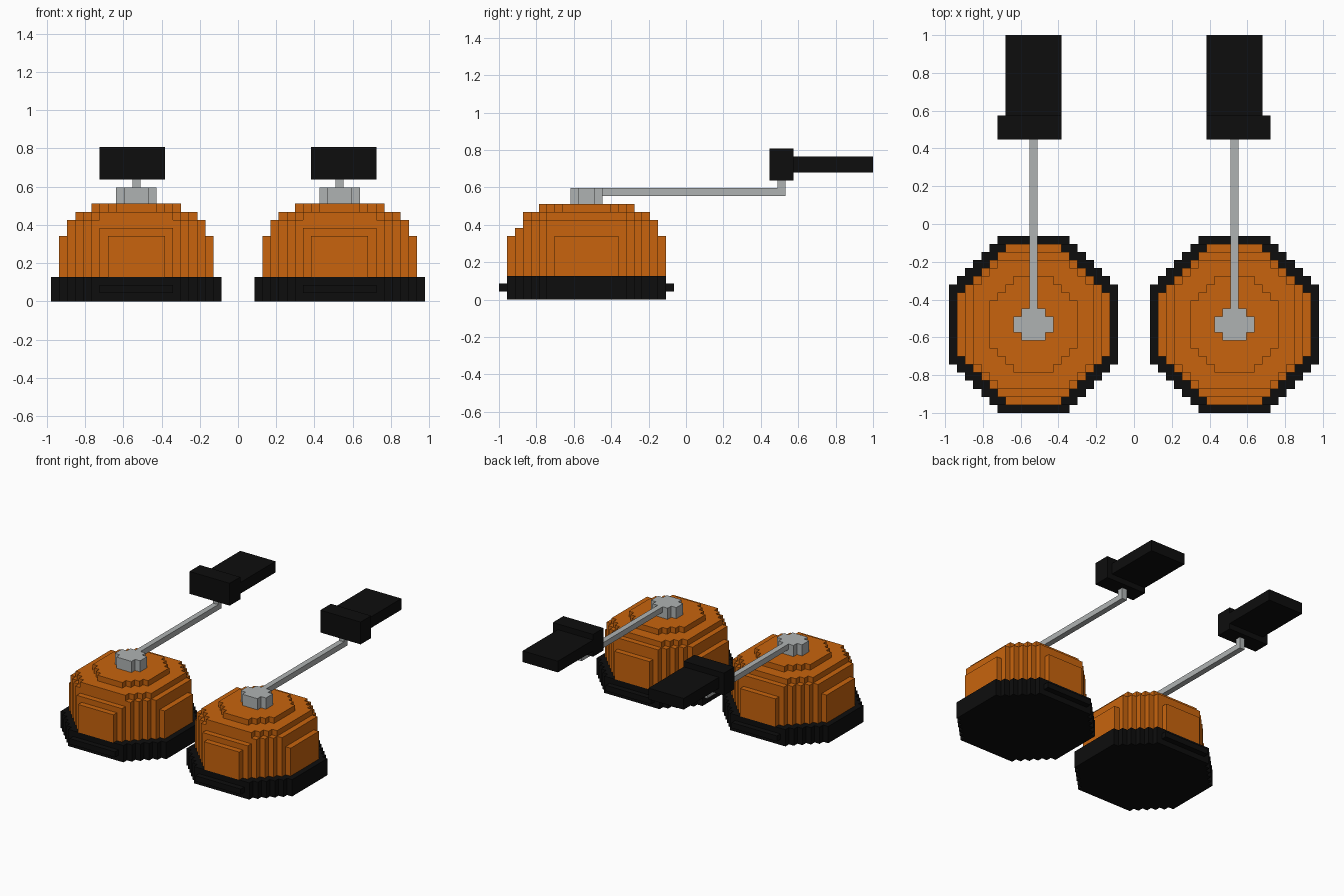
import bpy
import bmesh

cube = bpy.data.objects.get("Cube")
if cube:
    bpy.data.objects.remove(cube)

V = 2 / 47        # size of one building block
CX, CY = 12.5, -12.5  # dome centre, in blocks


def material(name, rgb):
    m = bpy.data.materials.new(name)
    m.use_nodes = True
    color = (*rgb, 1)
    m.diffuse_color = color
    m.node_tree.nodes["Principled BSDF"].inputs["Base Color"].default_value = color
    return m


ORANGE = material("orange", (0.58, 0.127, 0.004))
BLACK = material("black", (0.004, 0.004, 0.004))
GREY = material("light grey", (0.43, 0.45, 0.45))


def stair(hx, hy, limit):
    """Quarter of a stepped octagon, from the x side to the y side."""
    x, y = hx, limit - hx
    pts = [(x, y)]
    while y < hy:
        x -= 1
        pts += [(x, y), (x, y + 1)]
        y += 1
    return pts


def octagon(hx, front, back, limit):
    """Whole stepped octagon, with its own depth at the front and back."""
    b, f = stair(hx, back, limit), stair(hx, front, limit)
    return (b + [(-x, y) for x, y in reversed(b)]
            + [(-x, -y) for x, y in f] + [(x, -y) for x, y in reversed(f)])


def rect(x0, x1, y0, y1):
    return [(x0, y0), (x1, y0), (x1, y1), (x0, y1)]


def build(name, side, mat, slabs):
    """Extrude each outline from z0 to z1; x is flipped for the right side."""
    bm = bmesh.new()
    for outline, z0, z1 in slabs:
        face = bm.faces.new([bm.verts.new(((x + CX) * V * side, (y + CY) * V, z0 * V))
                             for x, y in outline])
        ext = bmesh.ops.extrude_face_region(bm, geom=[face], use_keep_orig=True)
        top = [g for g in ext["geom"] if isinstance(g, bmesh.types.BMVert)]
        bmesh.ops.translate(bm, verts=top, vec=(0, 0, (z1 - z0) * V))
    bmesh.ops.recalc_face_normals(bm, faces=bm.faces)
    mesh = bpy.data.meshes.new(name)
    bm.to_mesh(mesh)
    bm.free()
    mesh.materials.append(mat)
    bpy.context.collection.objects.link(bpy.data.objects.new(name, mesh))


# Plus-shaped outline of the hub
hub = [(2.5, -1), (2.5, 1), (1.5, 1), (1.5, 2), (-1.5, 2), (-1.5, 1),
       (-2.5, 1), (-2.5, -1), (-1.5, -1), (-1.5, -2), (1.5, -2), (1.5, -1)]

for label, s in (("left", 1), ("right", -1)):
    # Base ring with a thin flange at the front and back
    build(label + "_base", s, BLACK, [
        (octagon(10.5, 10, 10, 15.5), 0, 3),
        (octagon(10.5, 11, 11, 15.5), 1, 2)])
    # Stepped dome
    build(label + "_dome", s, ORANGE, [
        (octagon(9.5, 10, 10, 13.5), 3, 8),
        (octagon(8.5, 9, 9, 13.5), 8, 9),
        (octagon(8.5, 8, 9, 13.5), 9, 10),
        (octagon(7.5, 8, 8, 12.5), 10, 11),
        (octagon(5.5, 6, 6, 8.5), 11, 12)])
    build(label + "_hub", s, GREY, [(hub, 12, 14)])
    # Arm and the upright post at its end
    build(label + "_arm", s, GREY, [
        (rect(-.5, .5, 2, 25), 13, 14),
        (rect(-.5, .5, 24, 25), 14, 15)])
    # Pedal: thick head and flat plate
    build(label + "_pedal_head", s, BLACK, [(rect(-3.5, 4.5, 23, 26), 15, 19)])
    build(label + "_pedal_plate", s, BLACK, [(rect(-3.5, 3.5, 26, 36), 16, 18)])
